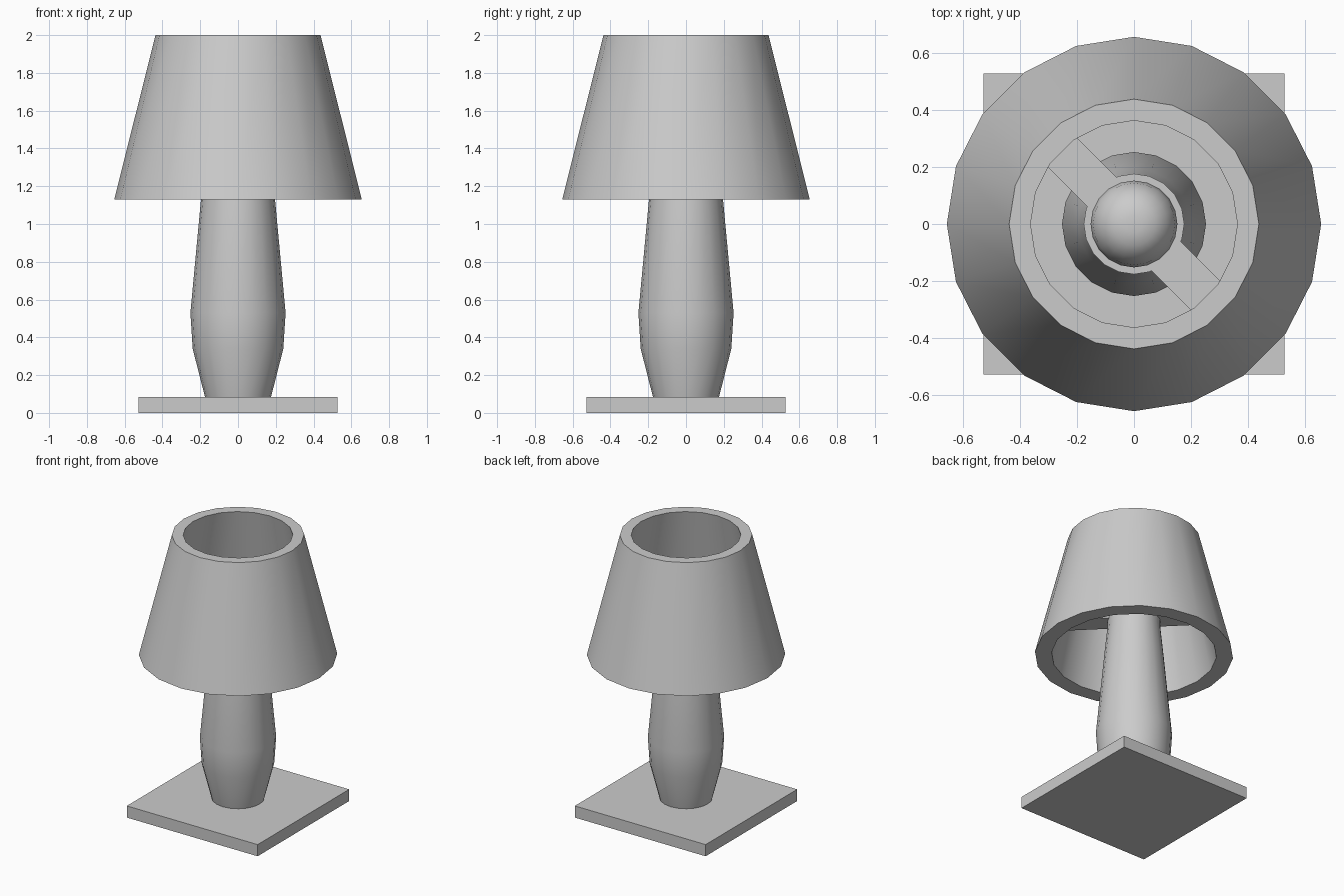
import bpy, bmesh
from math import sin, cos, tau, radians
from mathutils import Matrix

if "Cube" in bpy.data.objects:
    bpy.data.objects.remove(bpy.data.objects["Cube"])


def finish(name, bm):
    bmesh.ops.remove_doubles(bm, verts=bm.verts, dist=1e-5)
    bmesh.ops.recalc_face_normals(bm, faces=bm.faces)
    mesh = bpy.data.meshes.new(name)
    bm.to_mesh(mesh)
    bm.free()
    ob = bpy.data.objects.new(name, mesh)
    bpy.context.collection.objects.link(ob)
    bpy.ops.object.select_all(action='DESELECT')
    ob.select_set(True)
    bpy.context.view_layer.objects.active = ob
    bpy.ops.object.shade_smooth_by_angle(angle=radians(30))
    return ob


def lathe(name, profile, closed=False, sides=20):
    """Revolve (radius, z) points; open profiles get end caps."""
    bm = bmesh.new()
    rings = [[bm.verts.new((r * cos(tau * i / sides), r * sin(tau * i / sides), z))
              for i in range(sides)] for r, z in profile]
    pairs = list(zip(rings, rings[1:]))
    if closed:
        pairs.append((rings[-1], rings[0]))
    else:
        bm.faces.new(rings[0])
        bm.faces.new(rings[-1])
    for a, b in pairs:
        for i in range(sides):
            j = (i + 1) % sides
            bm.faces.new((a[i], a[j], b[j], b[i]))
    return finish(name, bm)


def box(name, size, z, turn=0):
    bm = bmesh.new()
    m = (Matrix.Translation((0, 0, z)) @ Matrix.Rotation(radians(turn), 4, 'Z')
         @ Matrix.Diagonal((*size, 1)))
    bmesh.ops.create_cube(bm, size=1, matrix=m)
    return finish(name, bm)


# square foot
box("base", (1.054, 1.054, 0.085), 0.0425)

# turned column ending in the lamp holder
lathe("stem", [(0.175, 0.085), (0.24, 0.34), (0.252, 0.53),
               (0.196, 1.13), (0.176, 1.33), (0.176, 1.42)])

# thick tapered shade, open at both ends
lathe("shade", [(0.655, 1.13), (0.437, 2.0), (0.362, 2.0), (0.545, 1.13)], closed=True)

# diagonal bar carrying the shade
box("shade_support", (0.98, 0.145, 0.04), 1.40, -45)

# bulb
lathe("bulb", [(0.10, 1.42), (0.115, 1.46), (0.143, 1.51), (0.152, 1.56), (0.143, 1.61),
               (0.115, 1.66), (0.075, 1.69), (0.03, 1.70)])
